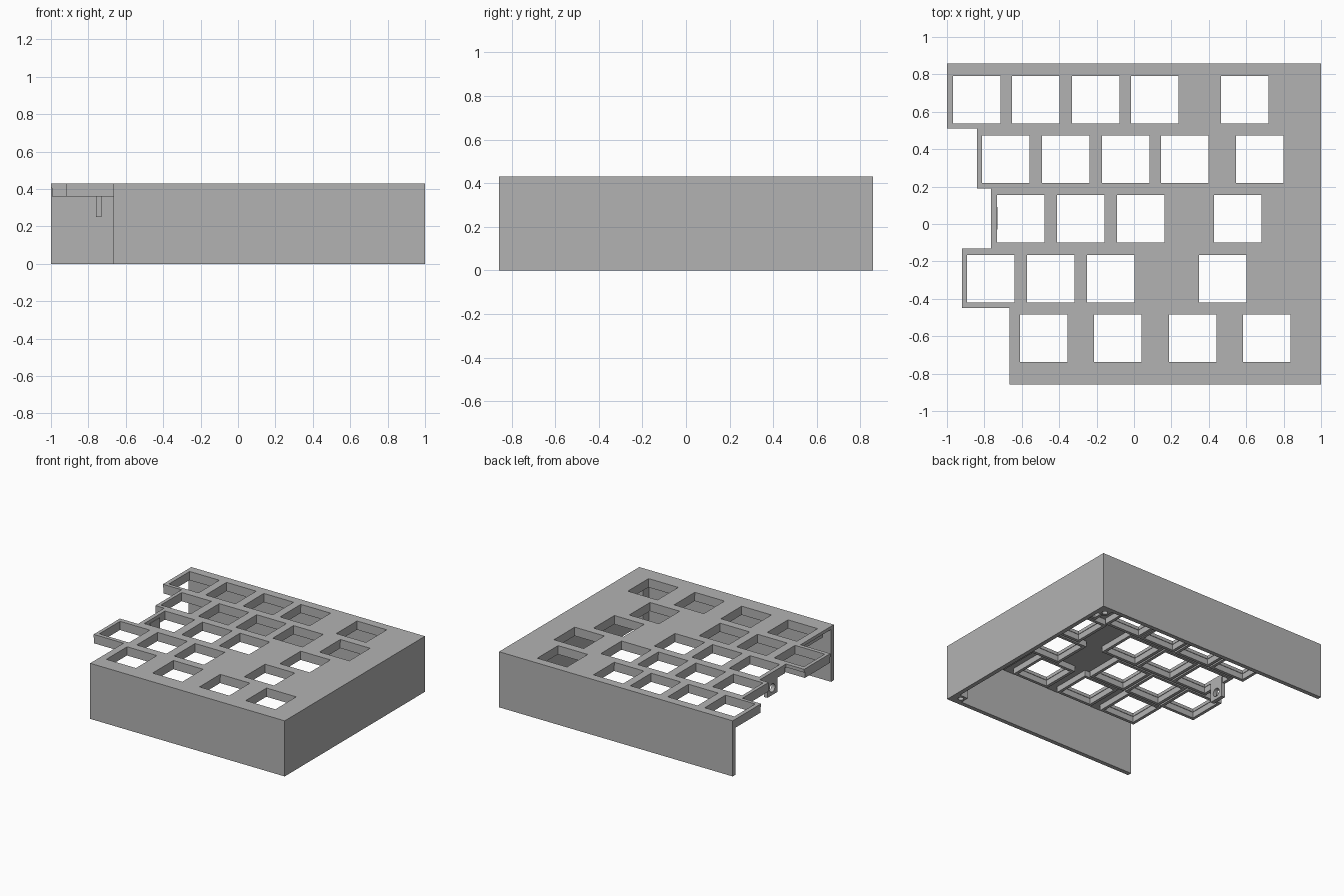
import bpy, bmesh, math
from mathutils import Matrix, Vector

cube = bpy.data.objects.get("Cube")
if cube:
    bpy.data.objects.remove(cube, do_unlink=True)

grey = bpy.data.materials.new("plain grey")
grey.use_nodes = True
grey.diffuse_color = (0.45, 0.45, 0.45, 1)
grey.node_tree.nodes["Principled BSDF"].inputs["Base Color"].default_value = grey.diffuse_color

HEIGHT, PLATE_BOTTOM, FRAME_BOTTOM = 0.43, 0.405, 0.36
DEPTH, WALL = 0.857, 0.033
KEY, RIM = 0.254, 0.027

# Key rows: top edge of the openings, left edges of the openings
rows = [
    (0.791, (-0.968, -0.652, -0.332, -0.016, 0.465)),
    (0.473, (-0.813, -0.492, -0.171, 0.144, 0.545)),
    (0.155, (-0.733, -0.412, -0.091, 0.428)),
    (-0.166, (-0.893, -0.572, -0.251, 0.348)),
    (-0.484, (-0.61, -0.214, 0.187, 0.583)),
]
keys = [(x + KEY / 2, top - KEY / 2) for top, lefts in rows for x in lefts]


def finish(bm, name):
    bmesh.ops.recalc_face_normals(bm, faces=bm.faces)
    mesh = bpy.data.meshes.new(name)
    bm.to_mesh(mesh)
    bm.free()
    mesh.materials.append(grey)
    obj = bpy.data.objects.new(name, mesh)
    bpy.context.collection.objects.link(obj)
    return obj


def add_box(bm, low, high):
    low, high = Vector(low), Vector(high)
    matrix = Matrix.Translation((low + high) / 2) @ Matrix.Diagonal((*(high - low), 1))
    bmesh.ops.create_cube(bm, size=1, matrix=matrix)


def box(name, low, high):
    bm = bmesh.new()
    add_box(bm, low, high)
    return finish(bm, name)


def key_blocks(name, size, bottom, top):
    bm = bmesh.new()
    h = size / 2
    for x, y in keys:
        add_box(bm, (x - h, y - h, bottom), (x + h, y + h, top))
    return finish(bm, name)


def cylinder(name, radius, length, matrix):
    bm = bmesh.new()
    bmesh.ops.create_cone(bm, cap_ends=True, segments=24, radius1=radius,
                          radius2=radius, depth=length, matrix=matrix)
    return finish(bm, name)


def cut(obj, cutter):
    cutter.hide_render = True
    mod = obj.modifiers.new("cut", 'BOOLEAN')
    mod.operation, mod.solver, mod.object = 'DIFFERENCE', 'EXACT', cutter
    bpy.context.view_layer.objects.active = obj
    bpy.ops.object.modifier_apply(modifier=mod.name)
    bpy.data.objects.remove(cutter, do_unlink=True)


# Case: stepped outline, hollowed from below and open on one side
steps = [(-1, 0.51), (-0.84, 0.19), (-0.765, -0.13), (-0.92, -0.45), (-0.665, -DEPTH)]
outline = [(1, -DEPTH), (1, DEPTH)]
y = DEPTH
for x, lower in steps:
    outline += [(x, y), (x, lower)]
    y = lower
bm = bmesh.new()
face = bm.faces.new([bm.verts.new((x, y, 0)) for x, y in outline])
extruded = bmesh.ops.extrude_face_region(bm, geom=[face])["geom"]
bmesh.ops.translate(bm, vec=(0, 0, HEIGHT),
                    verts=[v for v in extruded if isinstance(v, bmesh.types.BMVert)])
case = finish(bm, "keyboard_case")
cut(case, box("cavity", (-1.5, WALL - DEPTH, -0.5), (1 - WALL, DEPTH - WALL, PLATE_BOTTOM)))
cut(case, key_blocks("key_openings", KEY, 0.3, 0.6))

# Raised frames under the plate, one around each key opening
frames = key_blocks("key_frames", KEY + 2 * RIM, FRAME_BOTTOM, PLATE_BOTTOM)
cut(frames, key_blocks("frame_openings", KEY + 0.008, 0.2, 0.6))

# Screw posts in the two closed corners
for name, side in (("back_screw_post", 1), ("front_screw_post", -1)):
    edges = sorted((side * (DEPTH - WALL), side * 0.755))
    post = box(name, (0.895, edges[0], 0), (1 - WALL, edges[1], PLATE_BOTTOM))
    cut(post, cylinder("screw_hole", 0.02, 0.4,
                       Matrix.Translation((0.931, side * 0.79, 0))))

# Hanging bracket with a round hole
bracket = box("side_bracket", (-0.76, -0.03, 0.25), (-0.73, 0.09, PLATE_BOTTOM))
cut(bracket, cylinder("bracket_hole", 0.032, 0.2,
                      Matrix.Translation((-0.745, 0.03, 0.305)) @ Matrix.Rotation(math.pi / 2, 4, 'Y')))
